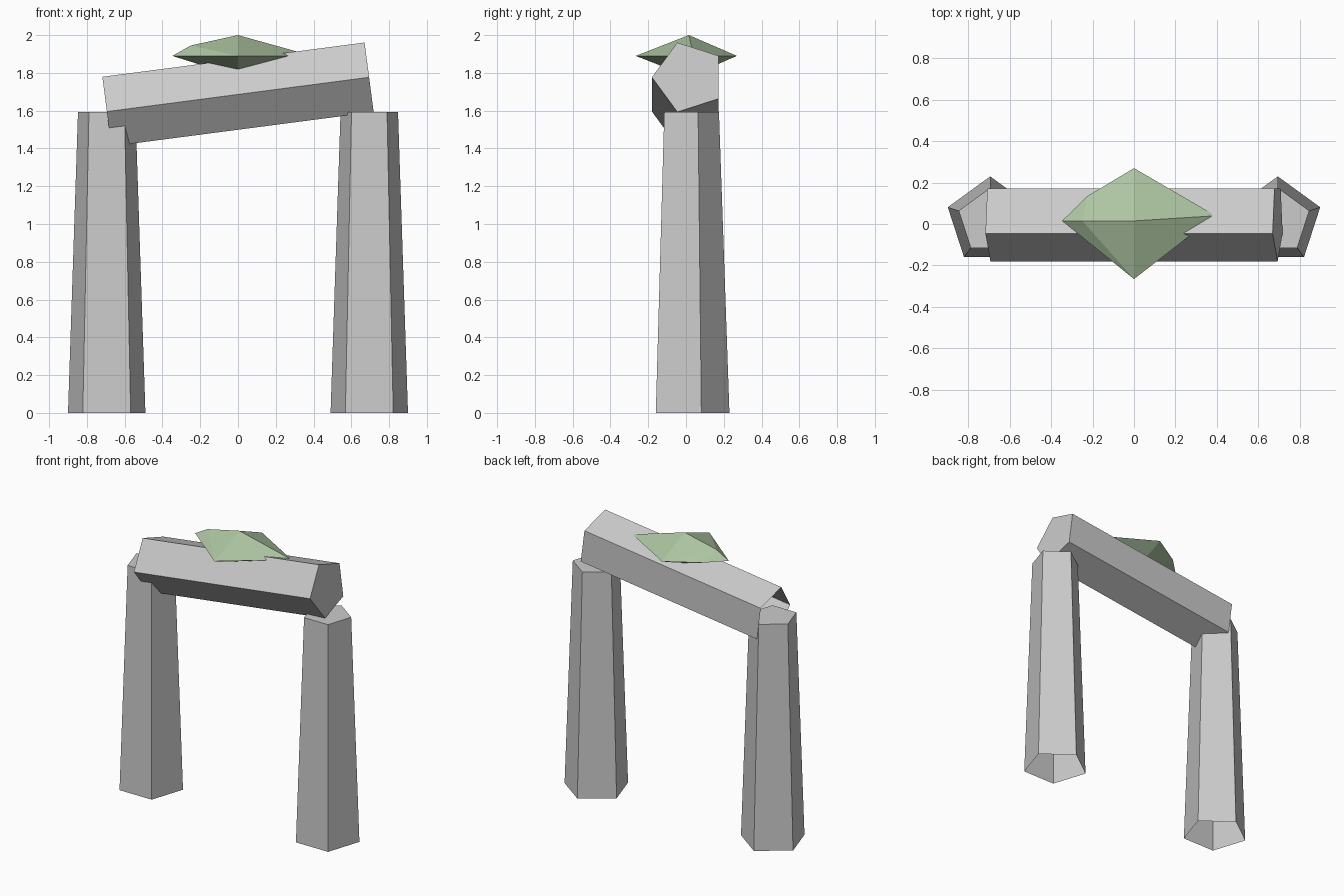
import bpy, bmesh
from math import sin, cos, pi
from mathutils import Matrix, Vector

if "Cube" in bpy.data.objects:
    bpy.data.objects.remove(bpy.data.objects["Cube"])

SIDES = 5
MID_Y = 0.0145


def make_object(name, bm):
    bmesh.ops.recalc_face_normals(bm, faces=bm.faces)
    mesh = bpy.data.meshes.new(name)
    bm.to_mesh(mesh)
    bm.free()
    obj = bpy.data.objects.new(name, mesh)
    bpy.context.collection.objects.link(obj)
    return obj


def stone(name, r_start, r_end, length, matrix):
    """Five-sided tapered block along local z, open at its start, capped at its end."""
    bm = bmesh.new()
    rings = []
    for r, z in ((r_start, 0), (r_end, length)):
        angles = [pi / 2 + 2 * pi * i / SIDES for i in range(SIDES)]
        rings.append([bm.verts.new(matrix @ Vector((r * cos(a), r * sin(a), z))) for a in angles])
    low, high = rings
    for i in range(SIDES):
        j = (i + 1) % SIDES
        bm.faces.new((low[i], low[j], high[j], high[i]))
    bm.faces.new(high)
    return make_object(name, bm)


# Two upright pillars
for side, x in (("left", -0.695), ("right", 0.695)):
    stone(side + "_pillar", 0.2155, 0.16, 1.592, Matrix.Translation((x, MID_Y, 0)))

# Tilted lintel resting on the pillars
tilt, length = 0.13, 1.40
axis = Vector((cos(tilt), 0, sin(tilt)))
up = Vector((-sin(tilt), 0, cos(tilt)))
turn = Matrix((up, Vector((0, -1, 0)), axis)).transposed().to_4x4()
start = Vector((0, MID_Y, 1.686)) - axis * length / 2
stone("lintel", 0.195, 0.195, length, Matrix.Translation(start) @ turn)

# Flattened, slightly lumpy moss patch on the lintel
bm = bmesh.new()
for p in ((0, 0.015, 2.0), (0, 0.015, 1.78),
          (0, -0.266, 1.89), (0, 0.27, 1.89),
          (-0.348, 0.015, 1.89), (0.395, 0.04, 1.89),
          (-0.25, 0.015, 1.945), (-0.225, 0.135, 1.89)):
    bm.verts.new(p)
bmesh.ops.convex_hull(bm, input=bm.verts)
moss = make_object("moss_patch", bm)
green = bpy.data.materials.new("moss_green")
green.diffuse_color = (0.42, 0.56, 0.36, 1)
green.use_nodes = True
green.node_tree.nodes["Principled BSDF"].inputs["Base Color"].default_value = green.diffuse_color
moss.data.materials.append(green)
